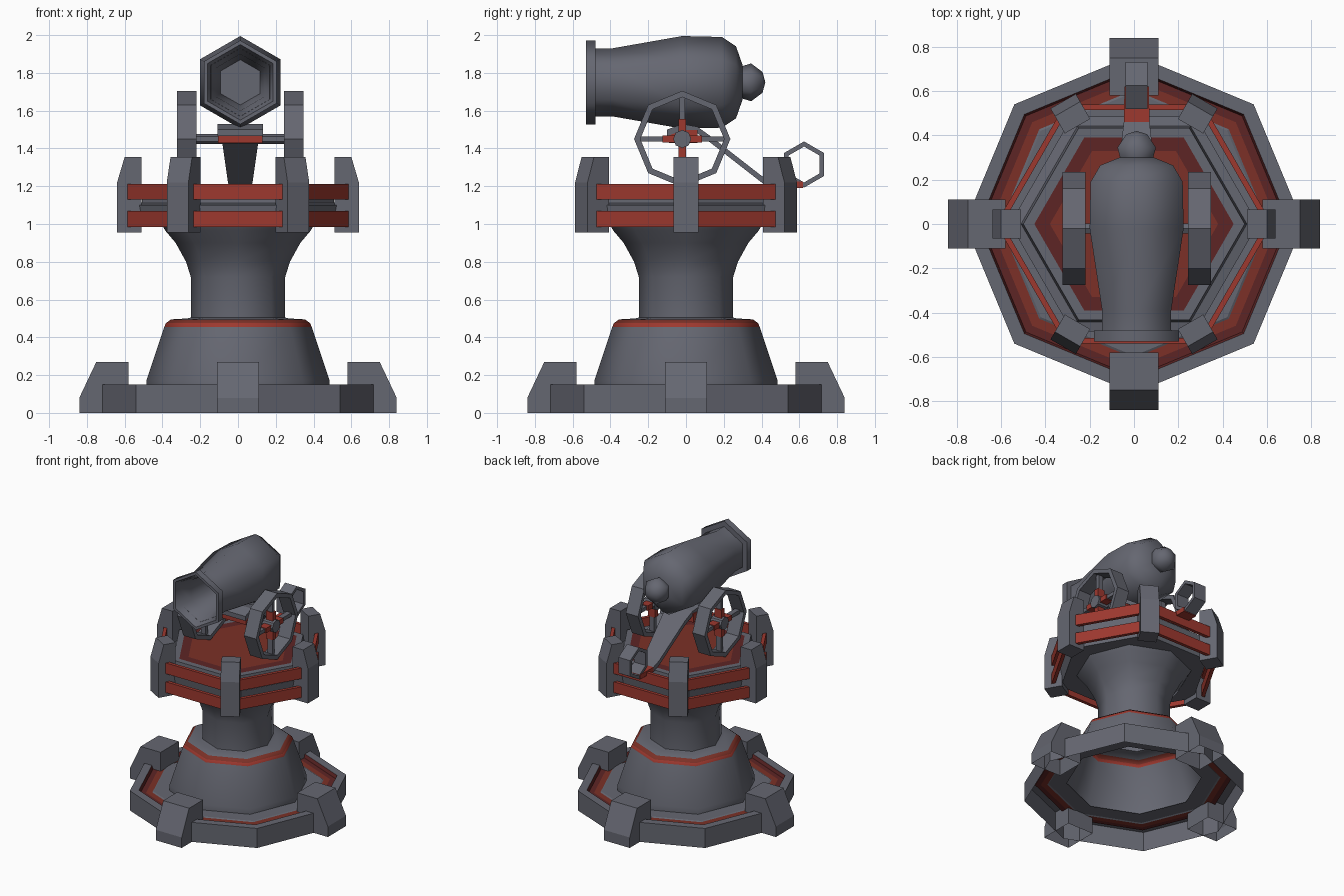
import bpy, bmesh, math
from mathutils import Matrix, Vector

if "Cube" in bpy.data.objects:
    bpy.data.objects.remove(bpy.data.objects["Cube"])


def material(name, rgb):
    m = bpy.data.materials.new(name)
    m.diffuse_color = (*rgb, 1)
    m.use_nodes = True
    m.node_tree.nodes["Principled BSDF"].inputs["Base Color"].default_value = m.diffuse_color
    return m


GREY = material("slate_grey", (0.13, 0.135, 0.165))
RED = material("rail_red", (0.34, 0.04, 0.028))
BRICK = material("brick_red", (0.20, 0.03, 0.02))
MAROON = material("dark_maroon", (0.11, 0.018, 0.018))


def make(name, verts, faces, mats=(GREY,), idx=None, xf=None, smooth=0, fix=True):
    me = bpy.data.meshes.new(name)
    me.from_pydata(verts, [], faces)
    for m in mats:
        me.materials.append(m)
    if idx:
        me.polygons.foreach_set("material_index", idx)
    bm = bmesh.new()
    bm.from_mesh(me)
    bmesh.ops.remove_doubles(bm, verts=bm.verts, dist=1e-5)
    if fix:
        bmesh.ops.recalc_face_normals(bm, faces=bm.faces)
    if xf:
        bm.transform(xf)
    bm.to_mesh(me)
    bm.free()
    ob = bpy.data.objects.new(name, me)
    bpy.context.collection.objects.link(ob)
    if smooth:
        bpy.ops.object.select_all(action='DESELECT')
        ob.select_set(True)
        bpy.context.view_layer.objects.active = ob
        bpy.ops.object.shade_smooth_by_angle(angle=math.radians(smooth))
    return ob


def lathe(name, prof, n, phase=0, colours=None, mats=(GREY,), closed=False, **kw):
    """Spin (radius, height) points; colours maps a segment number to a material slot."""
    verts = [(r * math.cos(phase + k * math.tau / n), r * math.sin(phase + k * math.tau / n), z)
             for r, z in prof for k in range(n)]
    faces, idx, m = [], [], len(prof)
    for i in range(m if closed else m - 1):
        j = (i + 1) % m
        for k in range(n):
            l = (k + 1) % n
            f = [i * n + k, i * n + l, j * n + l, j * n + k]
            if prof[j][0] == 0:
                f = f[:3]
            elif prof[i][0] == 0:
                f = [f[0], f[2], f[3]]
            faces.append(f)
            idx.append((colours or {}).get(i, 0))
    return make(name, verts, faces, mats, idx, fix=False, **kw)


def prism(name, poly, half, mats=(GREY,), xf=None, open_floor=False):
    """Extrude a polygon in the x-z plane by +-half along y."""
    n = len(poly)
    verts = [(x, s * half, z) for s in (-1, 1) for x, z in poly]
    faces = [list(range(n)), list(range(2 * n - 1, n - 1, -1))]
    for i in range(1 if open_floor else 0, n):   # first edge is the floor
        j = (i + 1) % n
        faces.append([i, i + n, j + n, j])
    return make(name, verts, faces, mats, xf=xf)


def box(name, lo, hi, mat, xf=None):
    (x0, y0, z0), (x1, y1, z1) = lo, hi
    move = Matrix.Translation((0, (y0 + y1) / 2, 0))
    return prism(name, [(x0, z0), (x1, z0), (x1, z1), (x0, z1)], (y1 - y0) / 2,
                 (mat,), (xf @ move) if xf else move)


def rot(deg, axis='Z'):
    return Matrix.Rotation(math.radians(deg), 4, axis)


# Base plinth: octagonal rim with a red groove, open underneath
lathe("base_rim", [(.764, 0), (.764, .15), (.70, .15), (.69, .125), (.65, .125),
                   (.605, .125), (.595, .13), (.47, .13)], 8,
      colours={2: 1, 3: 1, 4: 2}, mats=(GREY, MAROON, BRICK))
# Dome, painted collar, column and flare
lathe("pedestal", [(.485, .13), (.485, .17), (.39, .455), (.382, .475), (.355, .495),
                   (.27, .50), (.25, .505), (.25, .72), (.275, .80), (.33, .90),
                   (.385, .965), (.40, .99)], 8,
      colours={2: 1, 3: 2}, mats=(GREY, RED, BRICK), smooth=50)
# Four feet
for k in range(4):
    prism("base_foot", [(.58, 0), (.84, 0), (.84, .08), (.75, .27), (.58, .27)],
          .11, xf=rot(90 * k), open_floor=True)

# Hexagonal gun platform with red floor
lathe("platform", [(.30, .99), (.54, .99), (.56, 1.10), (.51, 1.11), (.50, 1.19),
                   (.45, 1.19), (.38, 1.19), (0, 1.19)], 6,
      colours={5: 1, 6: 2}, mats=(GREY, MAROON, BRICK))
# Posts and double rails
for k in range(6):
    prism("rail_post", [(.51, .955), (.64, .955), (.64, 1.22), (.60, 1.355), (.51, 1.355)],
          .066, xf=rot(60 * k))
    for z in (.985, 1.13):
        box("rail", (.515, -.25, z), (.54, .25, z + .083), RED, rot(60 * k + 30))

CX = .012   # the gun sits slightly off centre
# Barrel: breech, body, muzzle band, then back into the bore
lathe("cannon_barrel", [(0, -.30), (.09, -.30), (.19, -.265), (.24, -.19), (.245, .02),
                        (.18, .39), (.18, .48), (.222, .48), (.222, .53), (.20, .53),
                        (.15, .40), (.12, .15), (0, .15)], 6, phase=math.pi / 2,
      xf=Matrix.Translation((CX, 0, 1.75)) @ rot(90, 'X'), smooth=62)
lathe("breech_knob", [(0, -.42), (.055, -.405), (.10, -.345), (.085, -.295), (0, -.29)], 6,
      phase=math.pi / 2, xf=Matrix.Translation((CX, 0, 1.75)) @ rot(90, 'X'), smooth=62)

# Wheels with hubs and spokes
WY, WZ = -.02, 1.45
for s in (-1, 1):
    place = Matrix.Translation((CX + s * .283, WY, WZ))
    side = place @ rot(90, 'Y')
    lathe("wheel_rim", [(.255, -.052), (.255, .052), (.222, .052), (.222, -.052)], 8,
          closed=True, xf=side)
    lathe("wheel_hub", [(0, -.045), (.048, -.045), (.048, .045), (0, .045)], 8, xf=side)
    for k in range(4):
        turn = place @ rot(90 * k, 'X')
        box("spoke_inner", (-.03, -.019, .04), (.03, .019, .105), RED, turn)
        box("spoke_outer", (-.02, -.014, .10), (.02, .014, .23), GREY, turn)

# Axle and saddle
lathe("axle", [(0, -.25), (.027, -.25), (.027, .25), (0, .25)], 6,
      xf=Matrix.Translation((CX, WY, WZ)) @ rot(90, 'Y'))
box("saddle", (CX - .118, -.09, 1.43), (CX + .118, .06, 1.498), RED)

# Trail: tapering curved plank with a red tip; stations are (y, top z, half width)
st = [(-.10, 1.50, .12), (-.02, 1.53, .12), (.06, 1.515, .11), (.13, 1.465, .095),
      (.40, 1.255, .065), (.46, 1.225, .058), (.62, 1.225, .055)]
tv = [(CX + sx * w, y, z - d) for y, z, w in st
      for sx, d in ((-1, 0), (1, 0), (1, .035), (-1, .035))]
tf = [[4 * i + k, 4 * i + (k + 1) % 4, 4 * i + 4 + (k + 1) % 4, 4 * i + 4 + k]
      for i in range(len(st) - 1) for k in range(4)]
e = 4 * len(st)
tf += [[0, 1, 2, 3], [e - 1, e - 2, e - 3, e - 4]]
red_from = 4 * (len(st) - 2)
make("trail", tv, tf, (GREY, RED),
     [int(i >= red_from and i != len(tf) - 2) for i in range(len(tf))])
# Towing ring at the trail end
lathe("trail_ring", [(.122, -.05), (.122, .05), (.095, .05), (.095, -.05)], 6, closed=True,
      xf=Matrix.Translation((CX, .625, 1.315)) @ rot(90, 'Y'))
